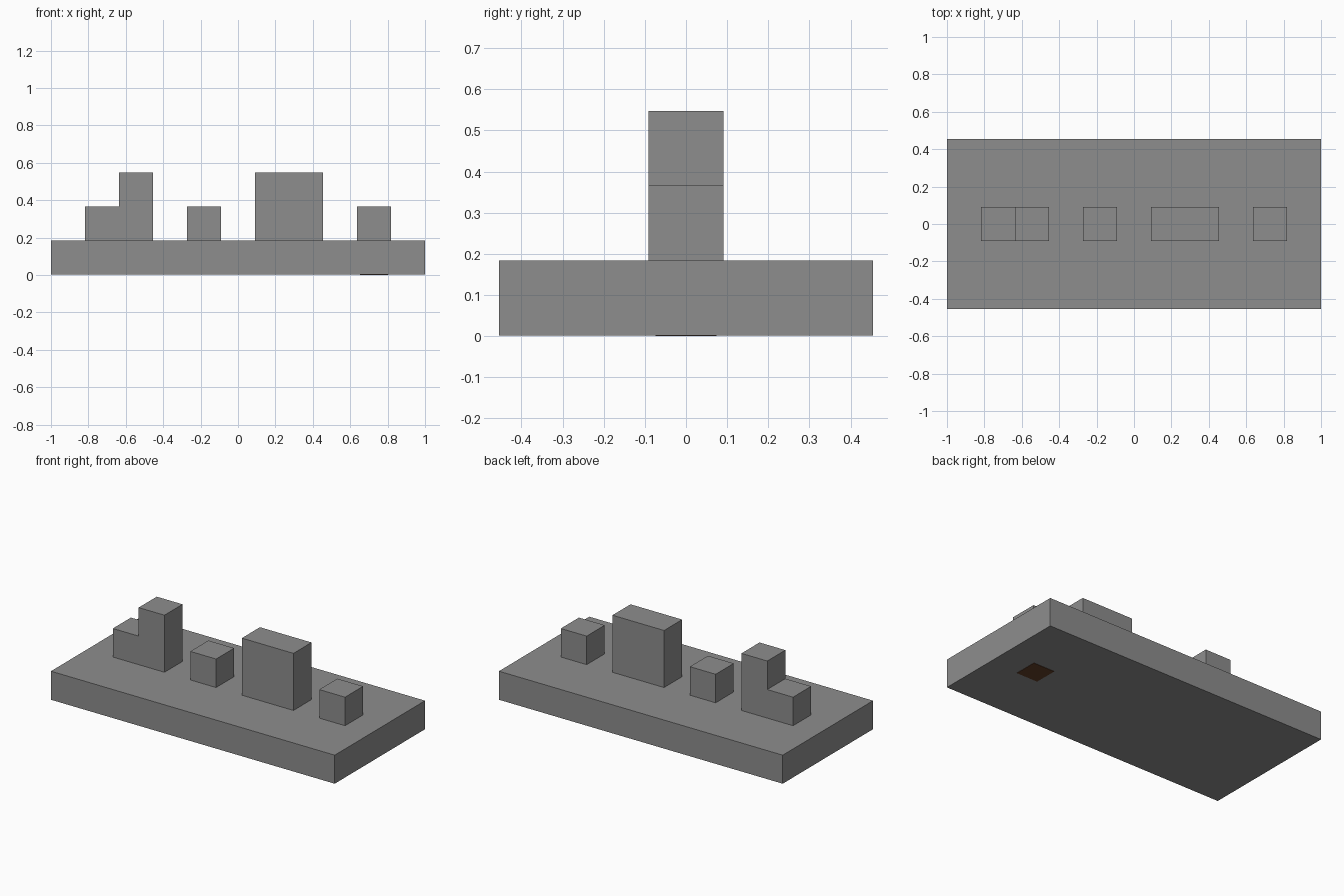
import bpy
import bmesh

if "Cube" in bpy.data.objects:
    bpy.data.objects.remove(bpy.data.objects["Cube"], do_unlink=True)

U = 2 / 11      # one grid cell
PAD = 0.002     # thickness of the foot plate


def make_material(name, rgb):
    mat = bpy.data.materials.new(name)
    mat.use_nodes = True
    mat.diffuse_color = (*rgb, 1)
    mat.node_tree.nodes["Principled BSDF"].inputs["Base Color"].default_value = (*rgb, 1)
    return mat


def prism(name, outline, depth, base, mat):
    """Extrude an (x, z) outline, in cells, along y, centred on y = 0."""
    bm = bmesh.new()
    verts = [bm.verts.new((x * U, -depth * U / 2, base + z * U)) for x, z in outline]
    face = bm.faces.new(verts)
    grown = bmesh.ops.extrude_face_region(bm, geom=[face])["geom"]
    moved = [g for g in grown if isinstance(g, bmesh.types.BMVert)]
    bmesh.ops.translate(bm, vec=(0, depth * U, 0), verts=moved)
    bmesh.ops.recalc_face_normals(bm, faces=bm.faces)
    mesh = bpy.data.meshes.new(name)
    bm.to_mesh(mesh)
    bm.free()
    mesh.materials.append(mat)
    obj = bpy.data.objects.new(name, mesh)
    bpy.context.collection.objects.link(obj)
    return obj


def box(name, x0, x1, height, depth, base, mat):
    return prism(name, [(x0, 0), (x1, 0), (x1, height), (x0, height)], depth, base, mat)


grey = make_material("stone grey", (0.27, 0.27, 0.27))
brown = make_material("dark brown", (0.127, 0.05, 0.022))

# Slab and the row of blocks on it
box("base_slab", -5.5, 5.5, 1, 5, PAD, grey)
top = PAD + U
prism("stepped_block", [(-4.5, 0), (-2.5, 0), (-2.5, 2), (-3.5, 2), (-3.5, 1), (-4.5, 1)],
      1, top, grey)
box("middle_cube", -1.5, -0.5, 1, 1, top, grey)
box("wide_block", 0.5, 2.5, 2, 1, top, grey)
box("end_cube", 3.5, 4.5, 1, 1, top, grey)

# Thin plate under the slab, below the end cube
box("foot_plate", 3.59, 4.41, PAD / U, 0.82, 0, brown)
